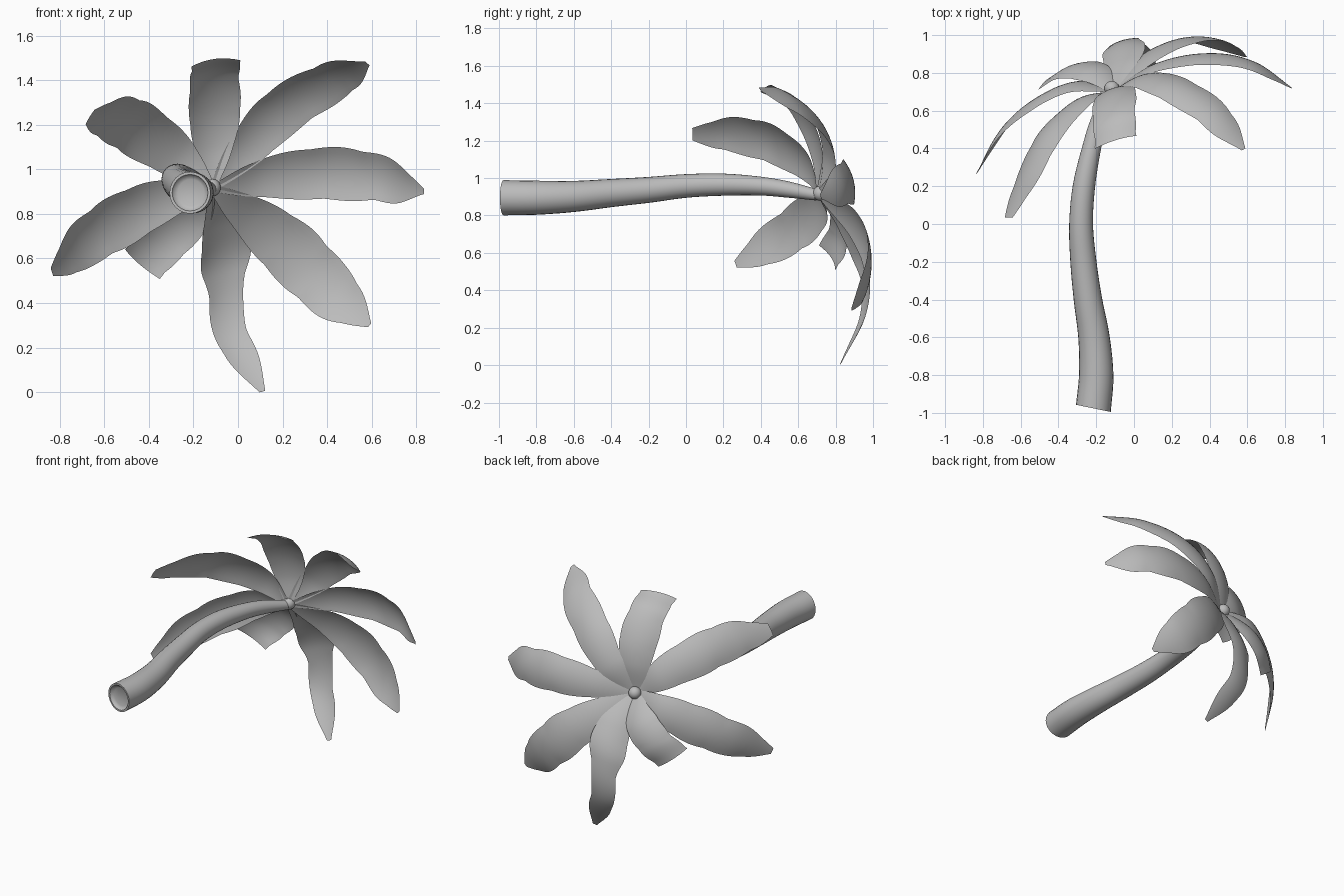
import bpy, bmesh, math
from mathutils import Vector

if "Cube" in bpy.data.objects:
    bpy.data.objects.remove(bpy.data.objects["Cube"])

grey = bpy.data.materials.new("neutral_grey")
grey.diffuse_color = (0.5, 0.5, 0.5, 1)
grey.use_nodes = True
grey.node_tree.nodes["Principled BSDF"].inputs["Base Color"].default_value = grey.diffuse_color


def finish(name, bm, angle=60):
    me = bpy.data.meshes.new(name)
    bm.to_mesh(me)
    bm.free()
    ob = bpy.data.objects.new(name, me)
    bpy.context.collection.objects.link(ob)
    me.materials.append(grey)
    bpy.ops.object.select_all(action='DESELECT')
    bpy.context.view_layer.objects.active = ob
    ob.select_set(True)
    bpy.ops.object.shade_smooth_by_angle(angle=math.radians(angle))
    return ob


def spline(pts, t):
    """Smooth curve through points of any dimension, t from 0 to 1."""
    n = len(pts) - 1
    i = min(int(t * n), n - 1)
    u = t * n - i
    get = lambda k: (pts[k] if 0 <= k <= n else
                     [2 * a - b for a, b in zip(pts[0], pts[1])] if k < 0 else
                     [2 * a - b for a, b in zip(pts[n], pts[n - 1])])
    return [0.5 * (2 * b + (c - a) * u + (2 * a - 5 * b + 4 * c - d) * u * u
                   + (3 * b - a - 3 * c + d) * u ** 3)
            for a, b, c, d in zip(get(i - 1), get(i), get(i + 1), get(i + 2))]


# Curved trunk: x, y, z, radius
path = [(-.215, -.976, .895, .094), (-.2, -.8, .895, .091), (-.212, -.6, .902, .083),
        (-.244, -.4, .92, .075), (-.268, -.2, .937, .069), (-.28, 0, .958, .063),
        (-.265, .2, .965, .059), (-.225, .4, .957, .050), (-.185, .55, .938, .043),
        (-.125, .70, .91, .03)]
SIDES, STEPS = 24, 45
bm = bmesh.new()


def ring(centre, tangent, r):
    a = tangent.cross(Vector((0, 0, 1))).normalized()
    b = tangent.cross(a).normalized()
    return [bm.verts.new(centre + r * (a * math.cos(w) + b * math.sin(w)))
            for w in (2 * math.pi * k / SIDES for k in range(SIDES))]


start = Vector(path[0][:3])
aim = Vector((.2, .97, 0)).normalized()
# shallow recess in the cut end, then the trunk skin
rings = [ring(start + aim * d, aim, r) for d, r in ((.02, .06), (.01, .078), (.0, .082))]
for s in range(STEPS + 1):
    t = s / STEPS
    p = spline(path, t)
    e = .01
    tan = Vector(spline(path, min(1, t + e))[:3]) - Vector(spline(path, max(0, t - e))[:3])
    tan = aim.lerp(tan.normalized(), min(1, t * 8))
    rings.append(ring(Vector(p[:3]), tan, p[3]))
for r0, r1 in zip(rings, rings[1:]):
    for k in range(SIDES):
        j = (k + 1) % SIDES
        bm.faces.new((r0[k], r0[j], r1[j], r1[k]))
bm.faces.new(rings[0])
bm.faces.new(rings[-1])
bmesh.ops.recalc_face_normals(bm, faces=bm.faces)
finish("trunk", bm, 40)

# Round bud in the crown centre
HUB = Vector((-.113, .705, .915))
AXIS = Vector((-.35, 1, .25)).normalized()
bm = bmesh.new()
bmesh.ops.create_uvsphere(bm, u_segments=20, v_segments=12, radius=.04)
bmesh.ops.translate(bm, verts=bm.verts, vec=HUB + AXIS * .014)
finish("crown_bud", bm)

# Fronds: half width, end width factor, waviness phase, midrib points after the hub
fronds = {
    "top": (.122, .95, 0, [(-.11, .715, 1.1), (-.11, .67, 1.27), (-.11, .57, 1.42), (-.1, .44, 1.49)]),
    "upper_left": (.125, .3, 1, [(-.27, .66, 1.055), (-.45, .49, 1.18), (-.56, .28, 1.235), (-.665, .035, 1.235)]),
    "upper_right": (.118, .12, 2, [(.03, .775, 1.09), (.2, .735, 1.27), (.41, .6, 1.4), (.58, .395, 1.475)]),
    "right": (.12, .1, 3, [(.12, .84, .965), (.39, .89, .985), (.63, .85, .965), (.835, .72, .9)]),
    "lower_right": (.135, .08, 4, [(.08, .89, .77), (.25, .975, .62), (.41, .975, .46), (.59, .885, .3)]),
    "bottom": (.118, .12, 5, [(-.065, .865, .74), (-.06, .96, .53), (-.035, .955, .27), (.11, .825, .003)]),
    "lower_left": (.112, 1, 6, [(-.18, .79, .83), (-.26, .83, .755), (-.35, .825, .665), (-.44, .77, .575)]),
    "left": (.125, .15, 7, [(-.33, .735, .865), (-.53, .65, .775), (-.7, .5, .67), (-.835, .265, .54)]),
}
# outline as share of the half width from root to tip
plain = (.14, .55, .82, .97, 1, .93, .75)
waisted = (.14, .6, .95, 1, .72, .66, .6)
ROWS, COLS = 48, 8
for name, (half, end, phase, pts) in fronds.items():
    pts = [tuple(HUB)] + pts
    side = (Vector(pts[-1]) - HUB).cross(AXIS).normalized()
    blunt = end > .9
    shape = [(max(w, end) if blunt and i > 3 else w,)
             for i, w in enumerate(waisted if name == "bottom" else plain)] + [(end,)]
    bm = bmesh.new()
    grid = []
    for r in range(ROWS + 1):
        t = r / ROWS
        mid = Vector(spline(pts, t))
        tan = Vector(spline(pts, min(1, t + .02))) - Vector(spline(pts, max(0, t - .02)))
        up = side.cross(tan).normalized()
        w = half * spline(shape, t)[0]
        row = []
        for c in range(COLS + 1):
            s = 2 * c / COLS - 1
            # scalloped edges, stronger toward the tip
            scallop = abs(math.sin(t * 13 + phase + (.8 if s > 0 else 0))) - .6
            wave = 1 + (.06 if blunt else .13) * t * scallop
            f = w / half
            sag = (.026 * s * s - .007) * f * f
            row.append(bm.verts.new(mid + side * (s * w * wave) - up * sag))
        grid.append(row)
    for a, b in zip(grid, grid[1:]):
        for c in range(COLS):
            bm.faces.new((a[c], b[c], b[c + 1], a[c + 1]))
    bm.normal_update()
    if sum((f.normal.dot(AXIS) for f in bm.faces)) < 0:
        bmesh.ops.reverse_faces(bm, faces=bm.faces)
    finish("frond_" + name, bm)
